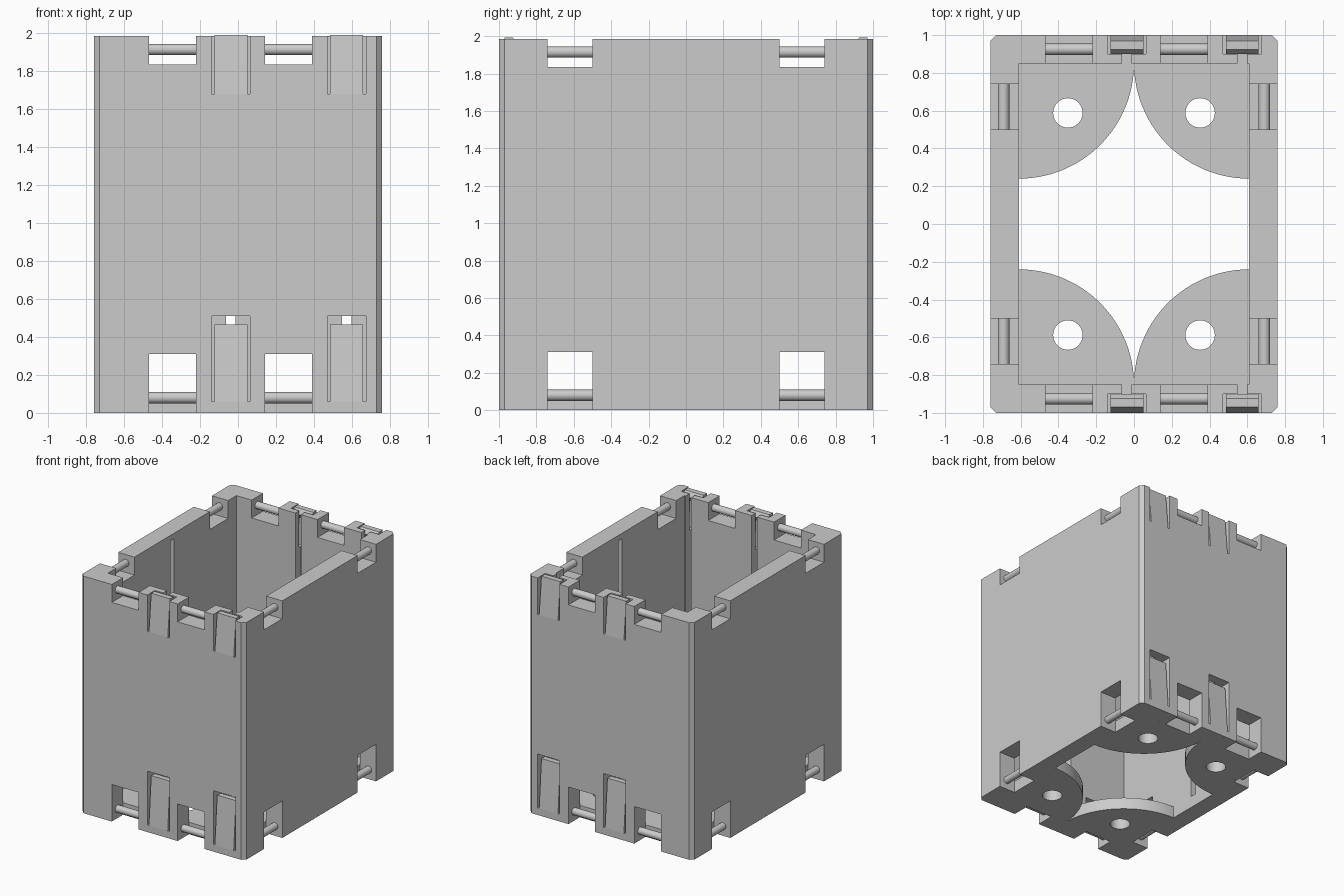
import bpy, bmesh, math

if "Cube" in bpy.data.objects:
    bpy.data.objects.remove(bpy.data.objects["Cube"])

W, D, H = 0.76, 1.0, 1.985      # outer half width, half depth, height
IW, ID = 0.61, 0.85             # inner half width, half depth
FLOOR = 0.1
CLIPS = (-0.038, 0.573)         # clip centres along x
FRONT_GAPS = (-0.345, 0.265)    # rod gap centres along x
SIDE_GAPS = (-0.62, 0.62)       # rod gap centres along y

grey = bpy.data.materials.new("plain grey")
grey.use_nodes = True
colour = (0.6, 0.6, 0.6, 1)
grey.diffuse_color = colour
grey.node_tree.nodes["Principled BSDF"].inputs["Base Color"].default_value = colour


def finish(bm, name):
    bmesh.ops.recalc_face_normals(bm, faces=bm.faces)
    mesh = bpy.data.meshes.new(name)
    bm.to_mesh(mesh)
    bm.free()
    mesh.materials.append(grey)
    obj = bpy.data.objects.new(name, mesh)
    bpy.context.collection.objects.link(obj)
    return obj


def prism(bm, points, offset):
    """Extrude a closed outline of 3D points along an offset."""
    face = bm.faces.new([bm.verts.new(p) for p in points])
    ext = bmesh.ops.extrude_face_region(bm, geom=[face])["geom"]
    bmesh.ops.translate(bm, vec=offset, verts=[v for v in ext if isinstance(v, bmesh.types.BMVert)])


def box(bm, x, y, z):
    x, y = sorted(x), sorted(y)
    outline = [(x[0], y[0], z[0]), (x[1], y[0], z[0]), (x[1], y[1], z[0]), (x[0], y[1], z[0])]
    prism(bm, outline, (0, 0, z[1] - z[0]))


def cut(obj, cutter):
    """Subtract the cutter, bake the result and drop the cutter."""
    mod = obj.modifiers.new("cut", "BOOLEAN")
    mod.operation, mod.solver, mod.object = "DIFFERENCE", "EXACT", cutter
    mod.use_self = True
    cutter.hide_render = True
    graph = bpy.context.evaluated_depsgraph_get()
    mesh = bpy.data.meshes.new_from_object(obj.evaluated_get(graph))
    obj.modifiers.clear()
    obj.data = mesh
    bpy.data.objects.remove(cutter)


def smooth(obj):
    bpy.ops.object.select_all(action="DESELECT")
    obj.select_set(True)
    bpy.context.view_layer.objects.active = obj
    bpy.ops.object.shade_smooth_by_angle(angle=math.radians(30))


# Outer block with chamfered upright corners
bm = bmesh.new()
c = 0.03
outline = []
for sx, sy in ((1, 1), (-1, 1), (-1, -1), (1, -1)):
    pair = [(sx * W, sy * (D - c), 0), (sx * (W - c), sy * D, 0)]
    outline += pair if sx == sy else pair[::-1]
prism(bm, outline, (0, 0, H))
walls = finish(bm, "walls")

# Inner opening
bm = bmesh.new()
box(bm, (-IW, IW), (-ID, ID), (-1, 3))
cut(walls, finish(bm, "opening_cutter"))

# Rod gaps, clip pockets and inner grooves
bm = bmesh.new()
for s in (-1, 1):
    for z in ((-0.1, 0.31), (1.835, 2.2)):
        for x in FRONT_GAPS:
            box(bm, (x - 0.124, x + 0.124), (s * 0.8, s * 1.1), z)
        for y in SIDE_GAPS:
            box(bm, (s * 0.55, s * 0.85), (y - 0.121, y + 0.121), z)
    for x in CLIPS:
        box(bm, (x - 0.025, x + 0.025), (s * 0.8, s * 0.92), (FLOOR, 2.2))
        for z in ((0.06, 0.51), (1.68, 2.2)):
            box(bm, (x - 0.102, x + 0.102), (s * 0.9, s * 1.1), z)
    box(bm, (s * 0.58, s * 0.66), (-0.025, 0.025), (FLOOR, 1.94))
cut(walls, finish(bm, "detail_cutter"))

# Leaning snap clips inside the pockets
for s, side in ((-1, "front"), (1, "back")):
    for z0, z1, level in ((0.06, 0.465, "lower"), (1.68, 1.992, "upper")):
        bm = bmesh.new()
        for x in CLIPS:
            profile = [(1.0, z0), (0.97, z1), (0.925, z1), (0.9, z1 - 0.04),
                       (0.925, z1 - 0.08), (0.945, z0)]
            prism(bm, [(x - 0.087, s * y, z) for y, z in profile], (0.174, 0, 0))
        finish(bm, f"{side}_{level}_clips")


# Hinge rods across the gaps
def rod(name, centre, axis, half):
    a, b, n = 0.03, centre, 24
    bm = bmesh.new()
    ring = []
    for i in range(n):
        t = math.tau * i / n
        u, v = a * math.cos(t), a * math.sin(t)
        ring.append((b[0] - half, b[1] + u, b[2] + v) if axis == "x"
                    else (b[0] + u, b[1] - half, b[2] + v))
    prism(bm, ring, (2 * half, 0, 0) if axis == "x" else (0, 2 * half, 0))
    smooth(finish(bm, name))


for s in (-1, 1):
    for z in (0.08, 1.915):
        for x in FRONT_GAPS:
            rod("front_rod" if s < 0 else "back_rod", (x, s * 0.925, z), "x", 0.124)
        for y in SIDE_GAPS:
            rod("left_rod" if s > 0 else "right_rod", (s * 0.69, y, z), "y", 0.121)

# Quarter round floor plates with screw holes
for sx in (-1, 1):
    for sy in (-1, 1):
        bm = bmesh.new()
        arc = [(sx * IW, sy * ID, 0)]
        for i in range(33):
            t = math.pi / 2 * i / 32
            arc.append((sx * (IW - 0.61 * math.cos(t)), sy * (ID - 0.61 * math.sin(t)), 0))
        prism(bm, arc, (0, 0, FLOOR))
        plate = finish(bm, "floor_plate")
        bm = bmesh.new()
        hole = [(sx * 0.35 + 0.078 * math.cos(math.tau * i / 32),
                 sy * 0.588 + 0.078 * math.sin(math.tau * i / 32), -0.1) for i in range(32)]
        prism(bm, hole, (0, 0, 0.4))
        cut(plate, finish(bm, "hole_cutter"))
        smooth(plate)
